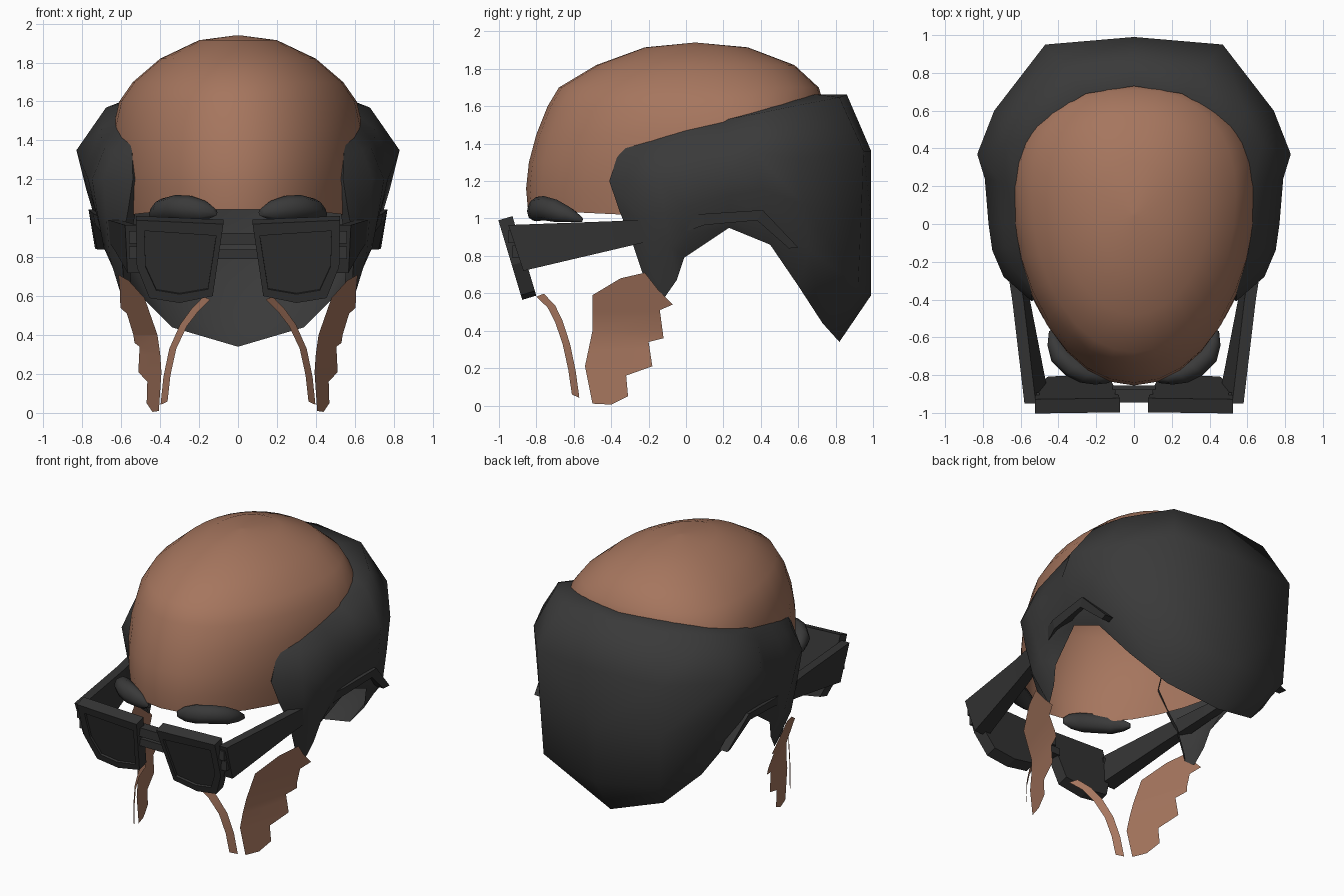
import bpy, bmesh, math

if "Cube" in bpy.data.objects:
    bpy.data.objects.remove(bpy.data.objects["Cube"])


def material(name, rgb):
    m = bpy.data.materials.new(name)
    m.diffuse_color = (*rgb, 1)
    m.use_nodes = True
    m.node_tree.nodes["Principled BSDF"].inputs["Base Color"].default_value = m.diffuse_color
    return m


SKIN = material("skin brown", (0.38, 0.18, 0.112))
HAIR = material("hair black", (0.042, 0.042, 0.042))
FRAME = material("glasses black", (0.034, 0.034, 0.034))


def finish(bm, name, mat, angle=None, recalc=True):
    if recalc:
        bmesh.ops.recalc_face_normals(bm, faces=bm.faces)
    me = bpy.data.meshes.new(name)
    bm.to_mesh(me)
    bm.free()
    ob = bpy.data.objects.new(name, me)
    bpy.context.collection.objects.link(ob)
    me.materials.append(mat)
    if angle:
        bpy.ops.object.select_all(action='DESELECT')
        ob.select_set(True)
        bpy.context.view_layer.objects.active = ob
        bpy.ops.object.shade_smooth_by_angle(angle=math.radians(angle))
    return ob


def loft(name, rings, mat, closed=True, caps=True, angle=None):
    """Skin a list of equal-length point rings and mirror them across x."""
    bm = bmesh.new()
    for side in (1, -1):
        vs = [[bm.verts.new((side * x, y, z)) for x, y, z in r] for r in rings]
        n = len(rings[0])
        for a, b in zip(vs, vs[1:]):
            for i in range(n if closed else n - 1):
                j = (i + 1) % n
                bm.faces.new((a[i], a[j], b[j], b[i]))
        if caps and closed:
            bm.faces.new(vs[0])
            bm.faces.new(vs[-1])
    bmesh.ops.remove_doubles(bm, verts=bm.verts, dist=0.0005)
    return finish(bm, name, mat, angle)


# Scalp and forehead: half-ellipse levels (z, front y, back y, half width)
levels = [(1.94, .04, .06, .01), (1.915, -.22, .33, .2), (1.82, -.48, .58, .4),
          (1.7, -.68, .71, .54), (1.6, -.74, .74, .61), (1.45, -.80, .74, .645),
          (1.3, -.84, .72, .65), (1.16, -.855, .7, .64), (1.045, -.845, .7, .62)]
N = 32
bm = bmesh.new()
rows = []
for z, f, b, w in levels:
    c = .05 + .15 * min(1, (1.94 - z) / .36)
    row = []
    for k in range(N):
        a = math.tau * k / N
        s, co = math.sin(a), math.cos(a)
        if co > 0:
            x, y = w * math.copysign(abs(s) ** .88, s), c + (b - c) * co ** .88
        else:
            x, y = w * s, c + (c - f) * co
        drop = .05 * (1 - abs(co)) if z < 1.1 else 0
        row.append(bm.verts.new((x, y, z - drop)))
    rows.append(row)
bm.faces.new(rows[0])
for a, b in zip(rows, rows[1:]):
    for i in range(N):
        j = (i + 1) % N
        q = (a[i], b[i], b[j], a[j])
        # lower part exists only in front of the ears
        if b[i].co.z > 1.25 or max(v.co.y for v in q) < 0.0:
            bm.faces.new(q)
bmesh.ops.delete(bm, geom=[v for v in bm.verts if not v.link_faces], context='VERTS')
finish(bm, "scalp", SKIN, 50)


# Hair shell: each column runs from the hairline over the bulge to the lower edge
def hairline(y):
    t = (y - .2) / (1.02 if y < .2 else .53)
    p = 2 if y < .2 else 2.3
    x = (.64 - .12 * max(0, y)) * max(0, 1 - abs(t) ** p) ** (1 / p)
    return x, y, 1.47 + .28 * y


def mix(a, b, fx, fz):
    return a[0] + (b[0] - a[0]) * fx, a[1] + (b[1] - a[1]) * fx, a[2] + (b[2] - a[2]) * fz


def column(y, wide, low, edge):
    top = hairline(y)
    upper = mix(top, wide, .5, .3 - .36 * max(0, y))
    return [top, upper, wide, mix(wide, low, .45, .5), low, edge]


# hairline y, then widest point, low point and lower edge
strands = [
    (-.33, (.54, -.41, 1.2), (.595, -.29, .88), (.59, -.21, .64)),
    (-.2, (.69, -.28, 1.2), (.66, -.2, .8), (.59, -.12, .57)),
    (-.1, (.75, -.14, 1.2), (.69, -.08, .85), (.61, -.05, .67)),
    (0, (.77, 0, 1.2), (.70, 0, .92), (.63, -.01, .79)),
    (.2, (.79, .24, 1.25), (.72, .24, 1.0), (.68, .23, .95)),
    (.47, (.83, .37, 1.35), (.72, .46, .95), (.66, .45, .86)),
    (.58, (.74, .60, 1.32), (.64, .66, .83), (.54, .60, .64)),
    (.69, (.47, .95, 1.36), (.44, .92, .64), (.34, .73, .44)),
    (.73, (0, .99, 1.36), (0, .99, .59), (0, .82, .34))]
hair = [column(*s) for s in strands]
hair[-1][0] = (0, .73, 1.66)
# turned-in front edge of the sideburn
hair.insert(0, [(x - .04, y + .05, z) for x, y, z in hair[0]])
loft("hair", hair, HAIR, closed=False, angle=65)

# Eyebrows: tapered tubes (x, y, z, thickness)
brow = [(.12, -.83, 1.03, .02), (.17, -.82, 1.04, .05), (.24, -.80, 1.05, .065),
        (.32, -.76, 1.055, .065), (.395, -.69, 1.04, .06), (.43, -.62, 1.02, .04), (.44, -.56, .995, .015)]
turn = [math.tau * k / 8 for k in range(8)]
loft("eyebrows", [[(x + .7 * h * math.cos(t), y - .6 * h * math.cos(t), z + h * math.sin(t))
                   for t in turn] for x, y, z, h in brow], HAIR, angle=60)

# Glasses rims with recessed lenses, tilted so the top leans forward
outer = [(.075, .97), (.525, .99), (.52, .75), (.455, .59), (.30, .565), (.13, .60)]
inner = [(.112, .91), (.48, .935), (.475, .75), (.42, .63), (.30, .61), (.155, .635)]


def tilt(pts, depth):
    return [(x, -1.0 + (.98 - z) * .3 + depth, z + depth * .3) for x, z in pts]


loft("rims_and_lenses", [tilt(outer, .075), tilt(outer, 0), tilt(inner, 0), tilt(inner, .015)], FRAME)


def bar(name, x0, x1, z, h, y, d):
    loft(name, [[(x, y, z), (x, y, z + h), (x, y + d, z + h), (x, y + d, z)] for x in (x0, x1)], FRAME)


# Bridge bars and hinge blocks
bar("bridge_top", 0, .1, .865, .06, -.945, .07)
bar("bridge_bottom", 0, .115, .79, .05, -.925, .07)
for z in (.79, .87):
    bar("hinges", .5, .56, z, .065, -.975 + (.95 - z) * .3, .06)

# Temple arms with a bent ear hook: (outer x, top y, top z, bottom y, bottom z, lower width)
arm = [(.58, -.95, .965, -.87, .72, .12), (.645, -.4, .985, -.38, .835, .09), (.695, -.08, 1.0, -.06, .91, .07),
       (.745, .1, 1.025, .1, .965, .07), (.768, .41, 1.045, .38, .99, .07), (.735, .60, .845, .55, .84, .07)]
loft("temple_arms", [[(x, ty, tz), (x - .012, by, bz), (x - w, by, bz), (x - .06, ty, tz)]
                     for x, ty, tz, by, bz, w in arm], FRAME)

# Cheek plates: stepped side outline, sliced and bent inward toward the chin
cheek = [(-.5, .59), (-.35, .68), (-.22, .71), (-.15, .62), (-.07, .54), (-.14, .51), (-.12, .36),
         (-.2, .34), (-.18, .21), (-.32, .16), (-.31, .05), (-.4, .005), (-.5, .01), (-.54, .21), (-.5, .4)]
bm = bmesh.new()
for s in (1, -1):
    bm.faces.new([bm.verts.new((s, y, z)) for y, z in cheek][::s])
for z in (.1, .2, .3, .4, .5, .6):
    bmesh.ops.bisect_plane(bm, geom=bm.verts[:] + bm.edges[:] + bm.faces[:],
                           plane_co=(0, 0, z), plane_no=(0, 0, 1))
bmesh.ops.triangulate(bm, faces=bm.faces)
for v in bm.verts:
    v.co.x *= .4 + .35 * max(0, v.co.z - .38) + .33 * (v.co.y + .52)
finish(bm, "cheeks", SKIN, 60, recalc=False)

# Smile-line strips
smile = [(.16, -.78, .59), (.22, -.72, .53), (.28, -.68, .45), (.335, -.64, .33), (.365, -.61, .19), (.38, -.59, .05)]
loft("smile_lines", [[(x + s * .018, y + s * .02, z + s * (.03 * z - .01)) for s in (-1, 1)] for x, y, z in smile],
     SKIN, closed=False, angle=50)
